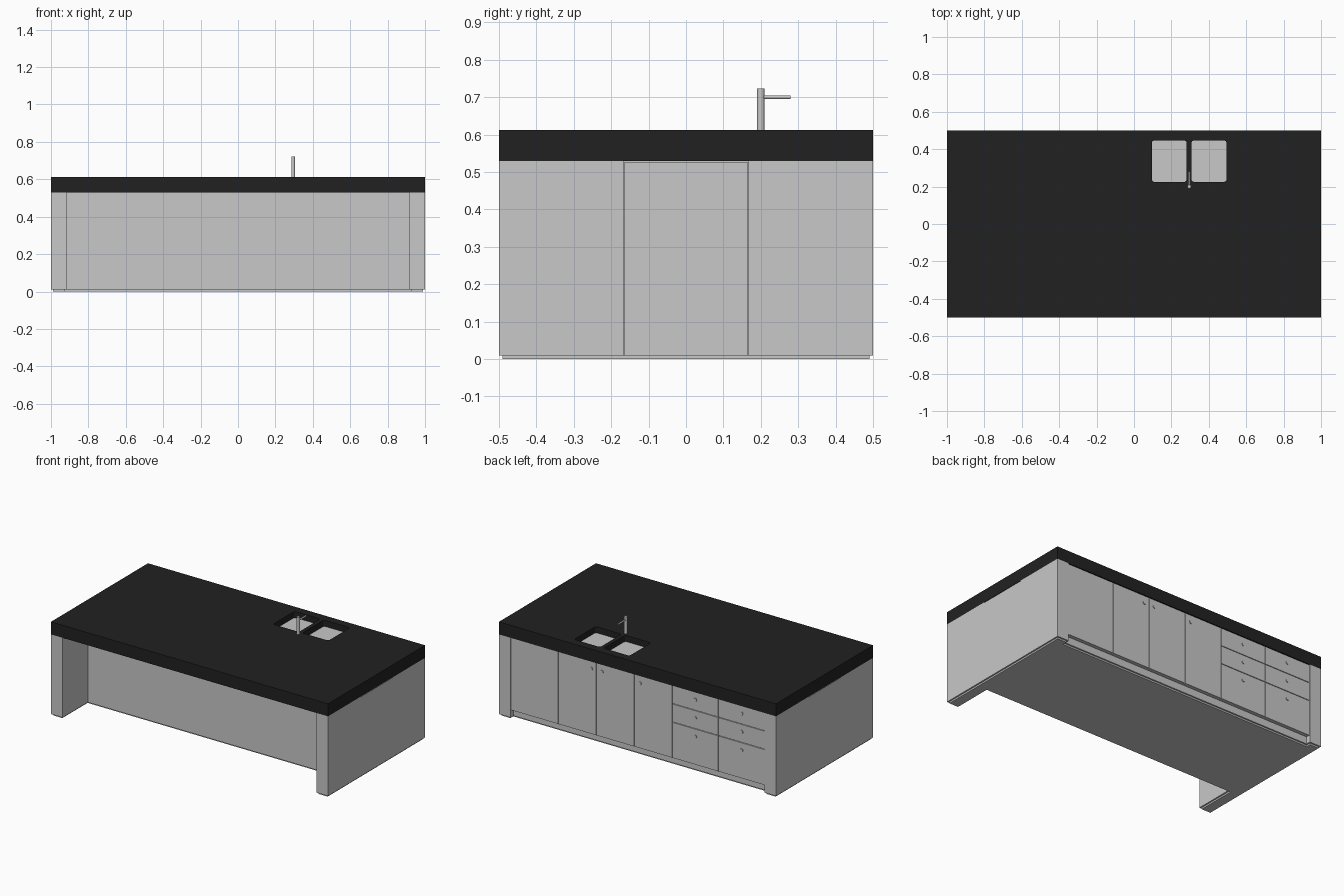
import bpy, bmesh, math
from mathutils import Matrix, Vector

if "Cube" in bpy.data.objects:
    bpy.data.objects.remove(bpy.data.objects["Cube"])


def material(name, v):
    m = bpy.data.materials.new(name)
    m.diffuse_color = (v, v, v, 1)
    m.use_nodes = True
    m.node_tree.nodes["Principled BSDF"].inputs["Base Color"].default_value = m.diffuse_color
    return m


BLACK = material("black_stone", 0.0155)
GREY = material("light_grey", 0.58)


def finish(name, bm, mat):
    me = bpy.data.meshes.new(name)
    bm.to_mesh(me)
    bm.free()
    me.materials.append(mat)
    ob = bpy.data.objects.new(name, me)
    bpy.context.collection.objects.link(ob)
    return ob


def box(name, lo, hi, mat, corner=0):
    lo, hi = Vector(lo), Vector(hi)
    bm = bmesh.new()
    bmesh.ops.create_cube(bm, size=1)
    for v in bm.verts:
        v.co = (lo + hi) / 2 + v.co * (hi - lo)
    if corner:  # round the upright edges
        edges = [e for e in bm.edges
                 if abs(e.verts[0].co.z - e.verts[1].co.z) > 1e-6]
        bmesh.ops.bevel(bm, geom=edges, offset=corner, segments=4,
                        profile=0.5, affect='EDGES')
    return finish(name, bm, mat)


def rod(name, start, end, r, mat, sides=16):
    start, end = Vector(start), Vector(end)
    d = end - start
    rot = d.to_track_quat('Z', 'Y').to_matrix().to_4x4()
    bm = bmesh.new()
    bmesh.ops.create_cone(bm, cap_ends=True, segments=sides, radius1=r,
                          radius2=r, depth=d.length,
                          matrix=Matrix.Translation((start + end) / 2) @ rot)
    for f in bm.faces:
        f.smooth = len(f.verts) == 4
    for e in bm.edges:
        e.smooth = all(len(f.verts) == 4 for f in e.link_faces)
    return finish(name, bm, mat)


# Worktop with two shallow sink pockets
worktop = box("worktop", (-1, -0.5, 0.53), (1, 0.5, 0.612), BLACK)
for i, (x0, x1) in enumerate([(0.095, 0.282), (0.307, 0.495)]):
    cutter = box(f"sink_cutter_{i}", (x0, 0.225, 0.565), (x1, 0.447, 0.7), BLACK, 0.015)
    cutter.hide_render = True
    cutter.hide_viewport = True
    mod = worktop.modifiers.new("sink_cut", 'BOOLEAN')
    mod.operation = 'DIFFERENCE'
    mod.solver = 'EXACT'
    mod.object = cutter
    box(f"sink_floor_{i}", (x0, 0.225, 0.565), (x1, 0.447, 0.572), GREY, 0.015)

# Tap
rod("tap_post", (0.295, 0.2, 0.605), (0.295, 0.2, 0.723), 0.01, GREY)
rod("tap_spout", (0.295, 0.2, 0.7), (0.295, 0.28, 0.7), 0.005, GREY)

# Cabinet body and base
box("cabinet_body", (-0.915, -0.24, 0.01), (0.915, 0.47, 0.53), GREY)
box("cabinet_plinth", (-0.93, -0.23, 0), (0.93, 0.46, 0.01), GREY)

# End walls, each of three panels, with a plinth underneath
for side, s in (("left", -1), ("right", 1)):
    xa, xb = sorted((0.915 * s, s))
    for n, (y0, y1, top) in enumerate([(-0.5, -0.1665, 0.53), (-0.1645, 0.1645, 0.527),
                                       (0.1665, 0.5, 0.53)]):
        box(f"{side}_end_panel_{n}", (xa, y0, 0.01), (xb, y1, top), GREY)
    xa, xb = sorted((0.925 * s, 0.99 * s))
    box(f"{side}_plinth", (xa, -0.49, 0), (xb, 0.49, 0.01), GREY)

G = 0.002  # half gap between fronts
FRONT = 0.495


def front(name, x0, x1, z0, z1):
    box(name, (x0 + G, 0.465, z0 + G), (x1 - G, FRONT, z1 - G), GREY)


def knob(name, x, z):
    rod(name, (x, FRONT - 0.002, z), (x, 0.5, z), 0.011, GREY, 12)


# Doors on the back
front("blank_panel", 0.574, 0.917, 0.055, 0.53)
for i, (x0, x1, kx) in enumerate([(0.3, 0.574, 0.337), (0.027, 0.3, 0.26),
                                  (-0.247, 0.027, -0.015)]):
    front(f"door_{i}", x0, x1, 0.055, 0.53)
    knob(f"door_knob_{i}", kx, 0.482)

# Two columns of three drawers
for c, (x0, x1) in enumerate([(-0.581, -0.247), (-0.917, -0.581)]):
    for r, (z0, z1) in enumerate([(0.41, 0.53), (0.29, 0.41), (0.055, 0.29)]):
        front(f"drawer_{c}_{r}", x0, x1, z0, z1)
        knob(f"drawer_knob_{c}_{r}", (x0 + x1) / 2, z1 - 0.05)
